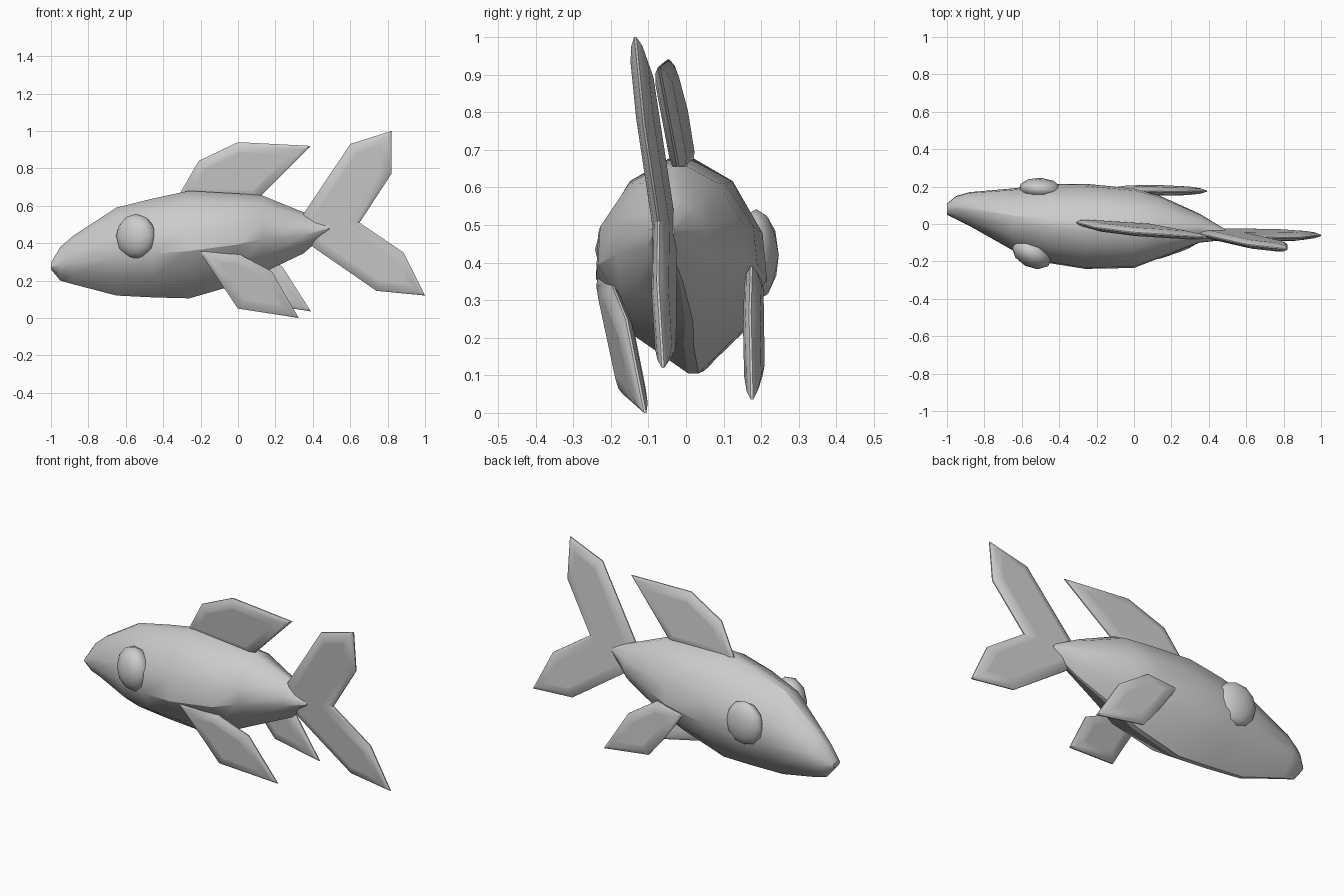
import bpy, bmesh, math

if "Cube" in bpy.data.objects:
    bpy.data.objects.remove(bpy.data.objects["Cube"])


def finish(name, bm, angle):
    bmesh.ops.recalc_face_normals(bm, faces=bm.faces[:])
    mesh = bpy.data.meshes.new(name)
    bm.to_mesh(mesh)
    bm.free()
    obj = bpy.data.objects.new(name, mesh)
    bpy.context.collection.objects.link(obj)
    bpy.ops.object.select_all(action='DESELECT')
    obj.select_set(True)
    bpy.context.view_layer.objects.active = obj
    bpy.ops.object.shade_smooth_by_angle(angle=math.radians(angle))
    return obj


def fin(name, outline, plane, edge=0.003):
    """Flat blade on the plane y = a + b*x + c*z with a rounded rim on both sides."""
    a, b, c = plane
    bm = bmesh.new()
    sides = [[bm.verts.new((x, a + b * x + c * z + s * edge, z)) for x, z in outline]
             for s in (-1, 1)]
    caps = [bm.faces.new(ring) for ring in sides]
    n = len(outline)
    for i in range(n):
        j = (i + 1) % n
        bm.faces.new((sides[0][i], sides[0][j], sides[1][j], sides[1][i]))
    bmesh.ops.recalc_face_normals(bm, faces=bm.faces[:])
    for rim, puff in ((0.018, 0.012), (0.03, 0.008), (0.004, 0)):
        bmesh.ops.inset_individual(bm, faces=caps, thickness=rim, depth=puff,
                                   use_even_offset=True)
    return finish(name, bm, 35)


# Body: faceted cross-section lofted along a gently bent spine
section = [(0.12, 1), (0.6, 0.78), (0.95, 0.3), (1, -0.12), (0.74, -0.58), (0.2, -1),
           (0.08, -1), (-0.68, -0.58), (-1, -0.12), (-0.97, 0.3), (-0.6, 0.78), (-0.12, 1)]
stations = [  # x, top, bottom, near side y, far side y
    (-1.00, 0.295, 0.26, 0.05, 0.11),
    (-0.95, 0.38, 0.20, 0.025, 0.15),
    (-0.88, 0.44, 0.18, -0.01, 0.17),
    (-0.65, 0.59, 0.12, -0.14, 0.19),
    (-0.45, 0.64, 0.11, -0.21, 0.215),
    (-0.26, 0.68, 0.105, -0.24, 0.215),
    (0.00, 0.665, 0.18, -0.235, 0.19),
    (0.13, 0.655, 0.24, -0.185, 0.155),
    (0.35, 0.565, 0.345, -0.10, 0.055),
    (0.49, 0.50, 0.465, -0.085, -0.03),
]
bm = bmesh.new()
rings = []
for x, top, bottom, near, far in stations:
    rings.append([bm.verts.new((x, (near + far) / 2 + y * (far - near) / 2,
                                (top + bottom) / 2 + z * (top - bottom) / 2))
                  for y, z in section])
for r0, r1 in zip(rings, rings[1:]):
    for i in range(len(section)):
        j = (i + 1) % len(section)
        bm.faces.new((r0[i], r0[j], r1[j], r1[i]))
bm.faces.new(rings[0])
bm.faces.new(rings[-1])
finish("body", bm, 30)

# Fins
fin("dorsal_fin", [(-0.32, 0.65), (-0.21, 0.84), (0, 0.94), (0.39, 0.92), (0.10, 0.63)],
    (0.066, -0.07, -0.12))
fin("tail_fin", [(0.35, 0.555), (0.60, 0.93), (0.82, 1.0), (0.82, 0.77), (0.65, 0.51),
                 (0.885, 0.35), (1.0, 0.12), (0.74, 0.145), (0.40, 0.38)],
    (0.029, -0.078, -0.10))
fin("near_side_fin", [(-0.21, 0.36), (0, 0.345), (0.18, 0.25), (0.325, 0.0),
                      (0, 0.05), (-0.08, 0.17)], (-0.16, 0.158, -0.107))
fin("far_side_fin", [(-0.12, 0.37), (0.06, 0.39), (0.24, 0.27), (0.39, 0.035),
                     (0.10, 0.08), (0, 0.2)], (0.201, -0.06, -0.06))

# Eyes: flattened domes set along the head
for name, loc, depth, turn in (("near_eye", (-0.545, -0.153, 0.435), 0.08, -28),
                               ("far_eye", (-0.50, 0.187, 0.42), 0.06, -4)):
    bpy.ops.mesh.primitive_ico_sphere_add(subdivisions=2, radius=1, location=loc,
                                          rotation=(0, 0, math.radians(turn)))
    eye = bpy.context.object
    eye.name = name
    eye.scale = (0.115, depth, 0.122)
    bpy.ops.object.shade_smooth_by_angle(angle=math.radians(35))
